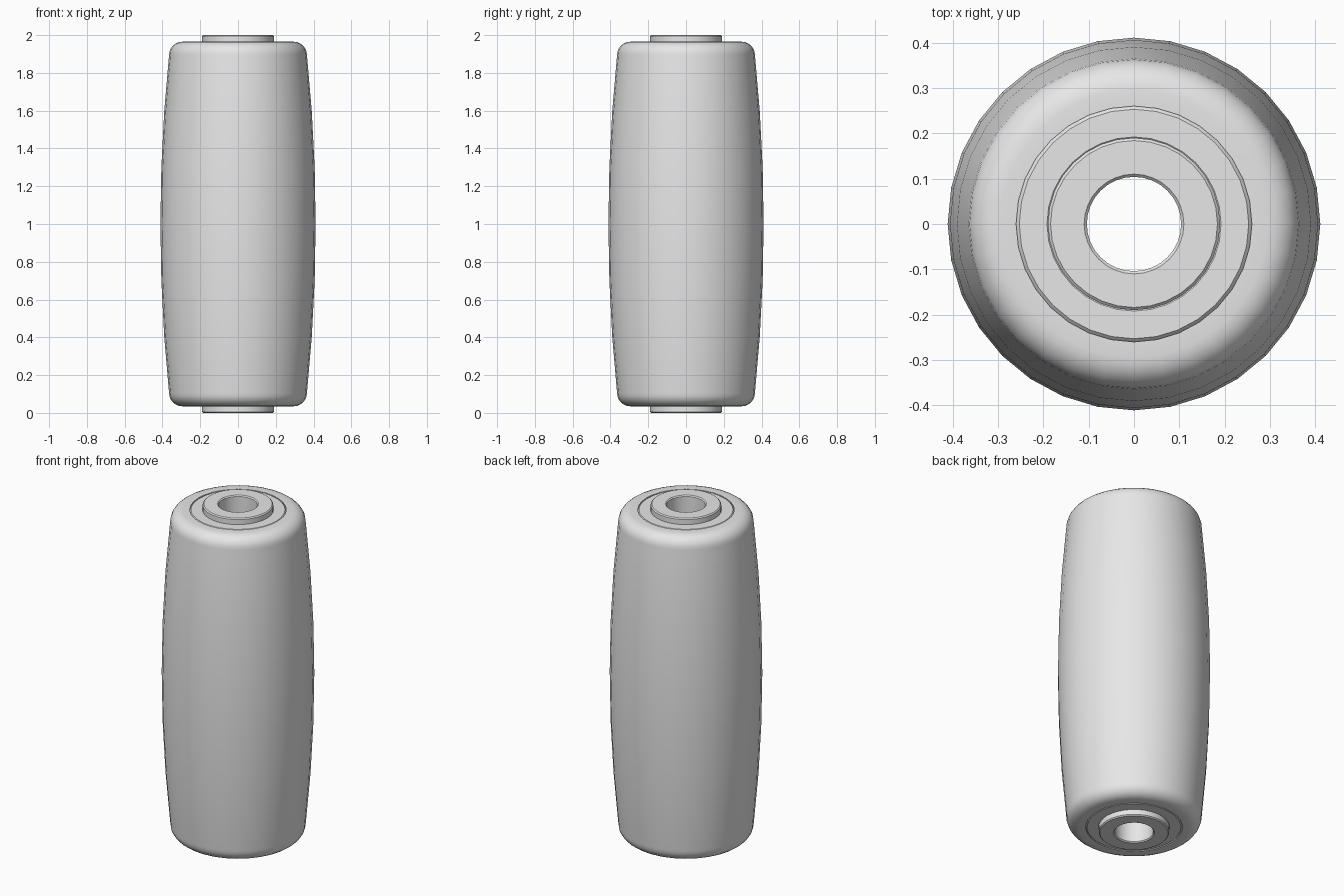
import bpy
import bmesh
import math

if "Cube" in bpy.data.objects:
    bpy.data.objects.remove(bpy.data.objects["Cube"])

GREY = bpy.data.materials.new("light_grey")
GREY.diffuse_color = (0.8, 0.8, 0.8, 1)
GREY.use_nodes = True
GREY.node_tree.nodes["Principled BSDF"].inputs["Base Color"].default_value = GREY.diffuse_color


def revolve(name, profile, sides):
    """Spin a closed (radius, z) profile around the z axis."""
    bm = bmesh.new()
    rings = []
    for i in range(sides):
        a = 2 * math.pi * i / sides
        rings.append([bm.verts.new((r * math.cos(a), r * math.sin(a), z))
                      for r, z in profile])
    n = len(profile)
    for i in range(sides):
        a, b = rings[i], rings[(i + 1) % sides]
        for j in range(n):
            k = (j + 1) % n
            bm.faces.new((a[j], b[j], b[k], a[k]))
    bmesh.ops.recalc_face_normals(bm, faces=bm.faces)
    mesh = bpy.data.meshes.new(name)
    bm.to_mesh(mesh)
    bm.free()
    mesh.materials.append(GREY)
    obj = bpy.data.objects.new(name, mesh)
    bpy.context.collection.objects.link(obj)
    bpy.ops.object.select_all(action='DESELECT')
    obj.select_set(True)
    bpy.context.view_layer.objects.active = obj
    bpy.ops.object.shade_smooth_by_angle(angle=math.radians(30))
    return obj


def tube(inner, outer, low, high, c):
    """Tube profile with chamfered rims."""
    return [(inner, low + c), (inner + c, low), (outer - c, low), (outer, low + c),
            (outer, high - c), (outer - c, high), (inner + c, high), (inner, high - c)]


LOW, HIGH = 0.035, 1.965

# Barrel: bulging wall with rounded shoulders
ROUND = 0.07
upper = []
for i in range(7):
    a = math.pi / 2 * i / 6
    upper.append((0.295 + ROUND * math.cos(a), HIGH - ROUND + ROUND * math.sin(a)))
lower = [(r, 2 - z) for r, z in reversed(upper)]
bulge = []
for i in range(-2, 3):
    t = i / 3
    bulge.append((0.411 - 0.046 * t * t, 1 + t * (HIGH - ROUND - 1)))
revolve("barrel", [(0.26, LOW)] + lower + bulge + upper + [(0.26, HIGH)], 32)

# Sleeve: flush with the barrel ends, chamfer leaves a fine groove
revolve("sleeve", tube(0.185, 0.26, LOW, HIGH, 0.007), 32)

# Core: protruding tube with an open bore
revolve("core_tube", tube(0.104, 0.19, 0, 2, 0.006), 32)
